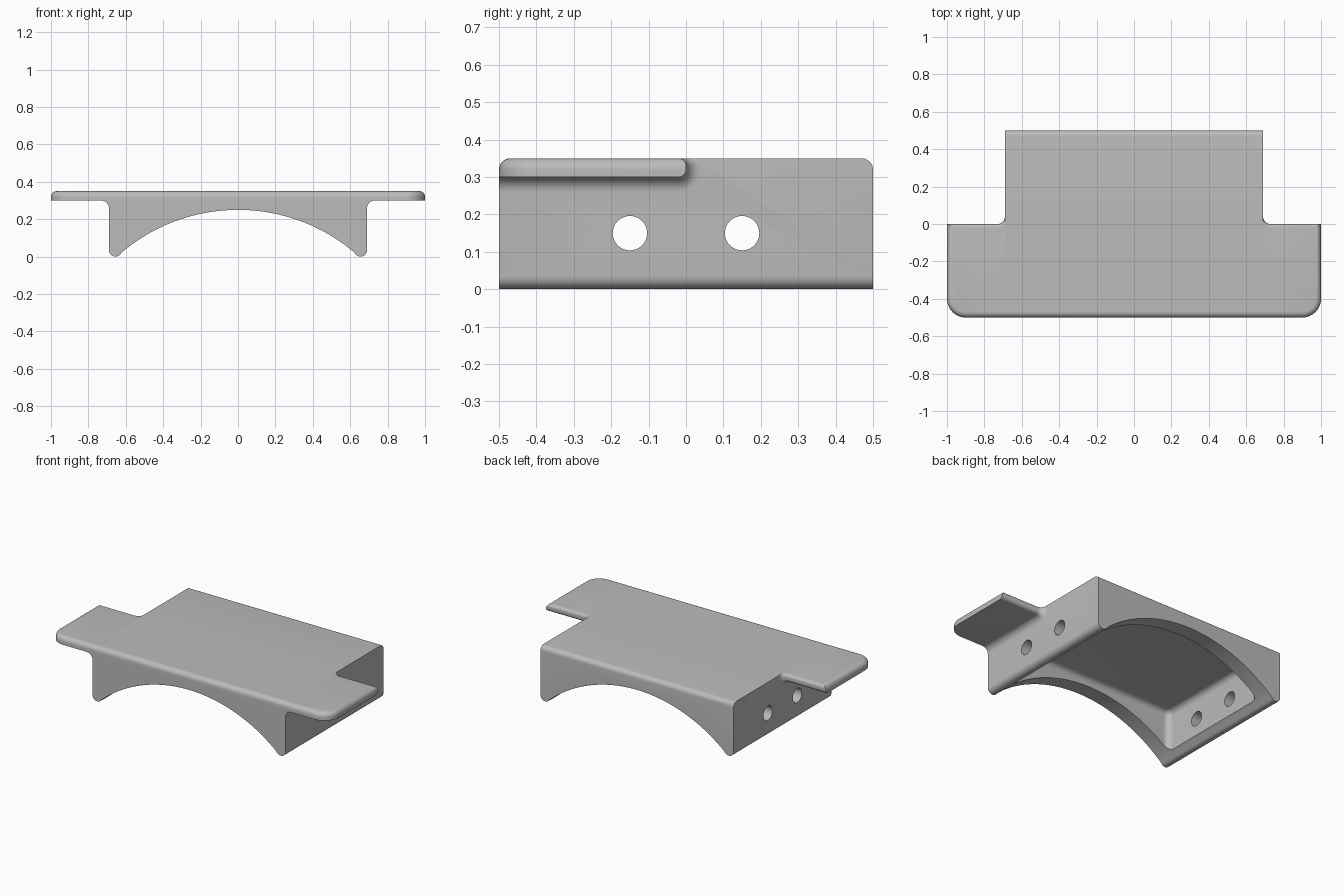
import bpy, bmesh
from math import sin, cos, radians, sqrt

if "Cube" in bpy.data.objects:
    bpy.data.objects.remove(bpy.data.objects["Cube"], do_unlink=True)

grey = bpy.data.materials.new("plain grey")
grey.use_nodes = True
grey.diffuse_color = (0.5, 0.5, 0.5, 1)
grey.node_tree.nodes["Principled BSDF"].inputs["Base Color"].default_value = (0.5, 0.5, 0.5, 1)

HALF = 0.69      # half width of the body
TOP = 0.35
FILLET = 0.04


def arc(cx, cz, r, start, end, n=8):
    angles = [radians(start + (end - start) * i / n) for i in range(n + 1)]
    return [(cx + r * cos(a), cz + r * sin(a)) for a in angles]


def finish(bm, name):
    bmesh.ops.recalc_face_normals(bm, faces=bm.faces[:])
    mesh = bpy.data.meshes.new(name)
    bm.to_mesh(mesh)
    bm.free()
    mesh.materials.append(grey)
    ob = bpy.data.objects.new(name, mesh)
    bpy.context.collection.objects.link(ob)
    return ob


def loft(name, sections):
    """Solid through matching rings of points, capped at both ends."""
    bm = bmesh.new()
    rings = [[bm.verts.new(p) for p in s] for s in sections]
    for a, b in zip(rings, rings[1:]):
        for i in range(len(a)):
            j = (i + 1) % len(a)
            bm.faces.new((a[i], a[j], b[j], b[i]))
    bm.faces.new(rings[0])
    bm.faces.new(rings[-1])
    return finish(bm, name)


def rounded_box(name, hx, hy, z0, z1, corner, edge, is_corner):
    """Box with chosen upright edges and the whole top rim rounded."""
    bm = bmesh.new()
    bmesh.ops.create_cube(bm, size=2)
    for v in bm.verts:
        v.co = (v.co.x * hx, v.co.y * hy, z1 if v.co.z > 0 else z0)
    uprights = [e for e in bm.edges
                if abs(e.verts[0].co.z - e.verts[1].co.z) > 0.01 and is_corner(e.verts[0].co)]
    bmesh.ops.bevel(bm, geom=uprights, offset=corner, segments=10, profile=0.5, affect='EDGES')
    rim = [e for e in bm.edges if all(abs(v.co.z - z1) < 1e-5 for v in e.verts)]
    bmesh.ops.bevel(bm, geom=rim, offset=edge, segments=6, profile=0.5, affect='EDGES')
    return finish(bm, name)


def combine(target, other, operation):
    mod = target.modifiers.new(operation.lower(), 'BOOLEAN')
    mod.object, mod.operation, mod.solver = other, operation, 'EXACT'
    bpy.context.view_layer.objects.active = target
    bpy.ops.object.modifier_apply(modifier=mod.name)
    bpy.data.objects.remove(other, do_unlink=True)


# Body: arched underside with rounded feet
R = 0.962
half = [(HALF, TOP + 0.1)] + arc(HALF - 0.035, 0.035, 0.035, 0, -131)
half += [(x, 0.25 - R + sqrt(R * R - x * x)) for x in [0.62 * (1 - i / 24) for i in range(24)]]
profile = half + [(0, 0.25)] + [(-x, z) for x, z in reversed(half)]
body = loft("bracket", [[(x, y, z) for x, z in profile] for y in (-0.6, 0.6)])

# Side flanges flaring into the body with a fillet
steps = [radians(90 * i / 8) for i in range(9)]
stations = [(HALF - 0.04, FILLET)]
stations += [(HALF + FILLET * (1 - cos(t)), FILLET * (1 - sin(t))) for t in steps]
stations += [(1.1, 0)]
for side in (-1, 1):
    rings = []
    for x, d in stations:
        ring = [(-0.6, 0.3 - d)] + arc(-0.02, 0.32, 0.02 + d, -90, 0)
        ring += arc(d - 0.02, TOP - 0.02, 0.02, 0, 90) + [(-0.6, TOP)]
        rings.append([(side * x, y, z) for y, z in ring])
    combine(body, loft("flange", rings), 'UNION')

# Trim to the outer envelope: round front corners and top rim
envelope = rounded_box("envelope", 1, 0.5, -0.1, TOP, 0.1, 0.03, lambda c: c.y < 0)
combine(body, envelope, 'INTERSECT')

# Hollow underside
pocket = rounded_box("pocket", 0.6, 0.4, -0.1, 0.3, 0.04, 0.035, lambda c: True)
combine(body, pocket, 'DIFFERENCE')

# Bolt holes through both side walls
for y in (-0.15, 0.15):
    ring = arc(y, 0.15, 0.046, 0, 360, 32)[:-1]
    hole = loft("hole", [[(x, a, b) for a, b in ring] for x in (-0.9, 0.9)])
    combine(body, hole, 'DIFFERENCE')

bpy.ops.object.select_all(action='DESELECT')
body.select_set(True)
bpy.context.view_layer.objects.active = body
bpy.ops.object.shade_smooth_by_angle(angle=radians(30))
